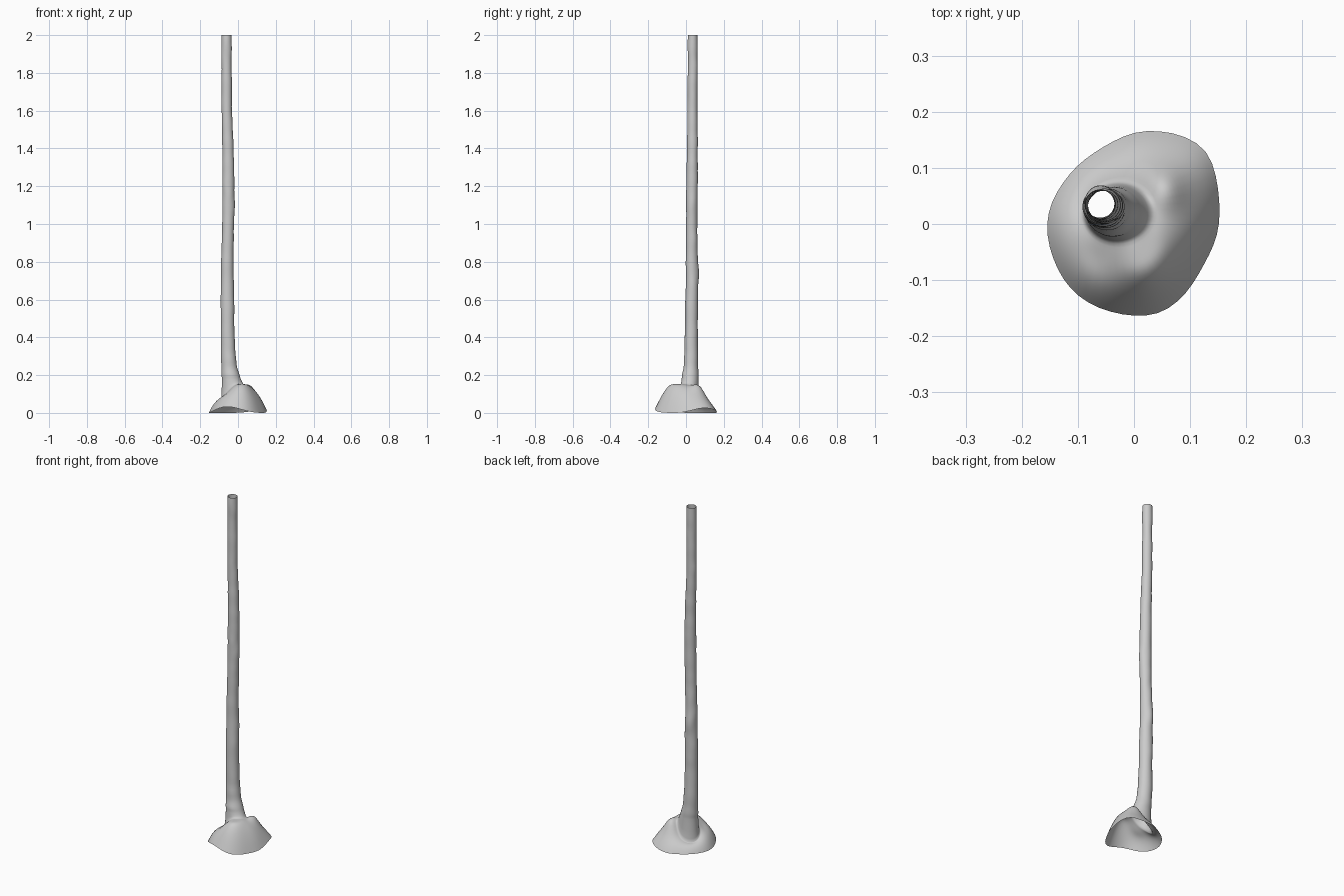
import bpy, bmesh, random
from math import sin, cos, radians, exp, pi

if "Cube" in bpy.data.objects:
    bpy.data.objects.remove(bpy.data.objects["Cube"])

random.seed(4)
N = 24
# outer radius of the ground rim, every 15 degrees
RIM = [.153, .158, .170, .187, .182, .173, .165, .152, .146, .146, .147, .153,
       .157, .157, .159, .163, .164, .163, .165, .168, .160, .150, .144, .148]
# trunk path: z, xmin, xmax, ymin, ymax
PATH = [(.17, -.086, .020, -.026, .068), (.20, -.087, .008, -.020, .066),
        (.25, -.089, -.006, -.012, .064), (.32, -.090, -.015, -.006, .063),
        (.45, -.090, -.020, -.006, .061), (.70, -.091, -.022, -.001, .064),
        (.80, -.089, -.025, -.001, .061), (1.0, -.084, -.021, 0, .060),
        (1.2, -.082, -.019, .003, .062), (1.4, -.083, -.023, .005, .062),
        (1.6, -.087, -.032, .008, .061), (1.8, -.087, -.034, .009, .061),
        (2.0, -.087, -.034, .011, .061)]


def bump(x, y, cx, cy, s):
    return exp(-((x - cx) ** 2 + (y - cy) ** 2) / (s * s))


def path_at(z):
    for a, b in zip(PATH, PATH[1:]):
        if z <= b[0] + 1e-6:
            t = (z - a[0]) / (b[0] - a[0])
            return [p + (q - p) * t for p, q in zip(a, b)]
    return PATH[-1]


rings = []

# root mound: rim blended up to the flared trunk collar
ROWS = 10
for j in range(ROWS + 1):
    t = j / ROWS
    ring = []
    for i in range(N):
        deg = i * 15
        a = radians(deg)
        ox, oy = RIM[i] * cos(a), RIM[i] * sin(a)
        ix, iy = -.029 + .060 * cos(a), .021 + .050 * sin(a)
        x, y = ox + (ix - ox) * t, oy + (iy - oy) * t
        rim = .035 * exp(-((deg - 250) / 32) ** 2) + .028 * exp(-((deg - 35) / 28) ** 2)
        top = .097 + .056 * cos(a + pi / 4)
        z = rim + (top - rim) * (1 - (1 - t) ** 2.6)
        # root stub on the right and small hollows
        z += .055 * bump(x, y, .052, .068, .038) * min(1, t * 4)
        z += .022 * bump(x, y, .02, -.085, .05) * min(1, t * 4)
        z -= .012 * bump(x, y, -.07, -.06, .03) * min(1, t * 4)
        ring.append((x, y, min(z, .152)))
    rings.append(ring)

# trunk: slightly knobbly open tube
zs = [.17, .185, .2, .225, .25, .285] + [.32 + 1.68 * k / 42 for k in range(43)]
for z in zs:
    _, x0, x1, y0, y1 = path_at(z)
    ring = []
    wob = random.uniform(-.0015, .0015)
    knot, side = random.uniform(0, .004), random.uniform(0, 2 * pi)
    fade = 0 if z > 1.99 else 1
    for i in range(N):
        a = radians(i * 15)
        k = wob + knot * max(0, cos(a - side)) ** 4
        k += .008 * exp(-((z - .74) / .04) ** 2) * max(0, cos(a - 1.7)) ** 3
        k *= fade
        ring.append(((x0 + x1) / 2 + ((x1 - x0) / 2 + k) * cos(a),
                     (y0 + y1) / 2 + ((y1 - y0) / 2 + k) * sin(a), z))
    rings.append(ring)

# skin all rings into one open sheet
bm = bmesh.new()
vr = [[bm.verts.new(p) for p in r] for r in rings]
for lo, hi in zip(vr, vr[1:]):
    for i in range(N):
        k = (i + 1) % N
        bm.faces.new((lo[i], lo[k], hi[k], hi[i]))
me = bpy.data.meshes.new("trunk_and_root_mound")
bm.to_mesh(me)
bm.free()
me.shade_smooth()
tree = bpy.data.objects.new("trunk_and_root_mound", me)
bpy.context.collection.objects.link(tree)
sub = tree.modifiers.new("smooth", 'SUBSURF')
sub.levels = sub.render_levels = 1
